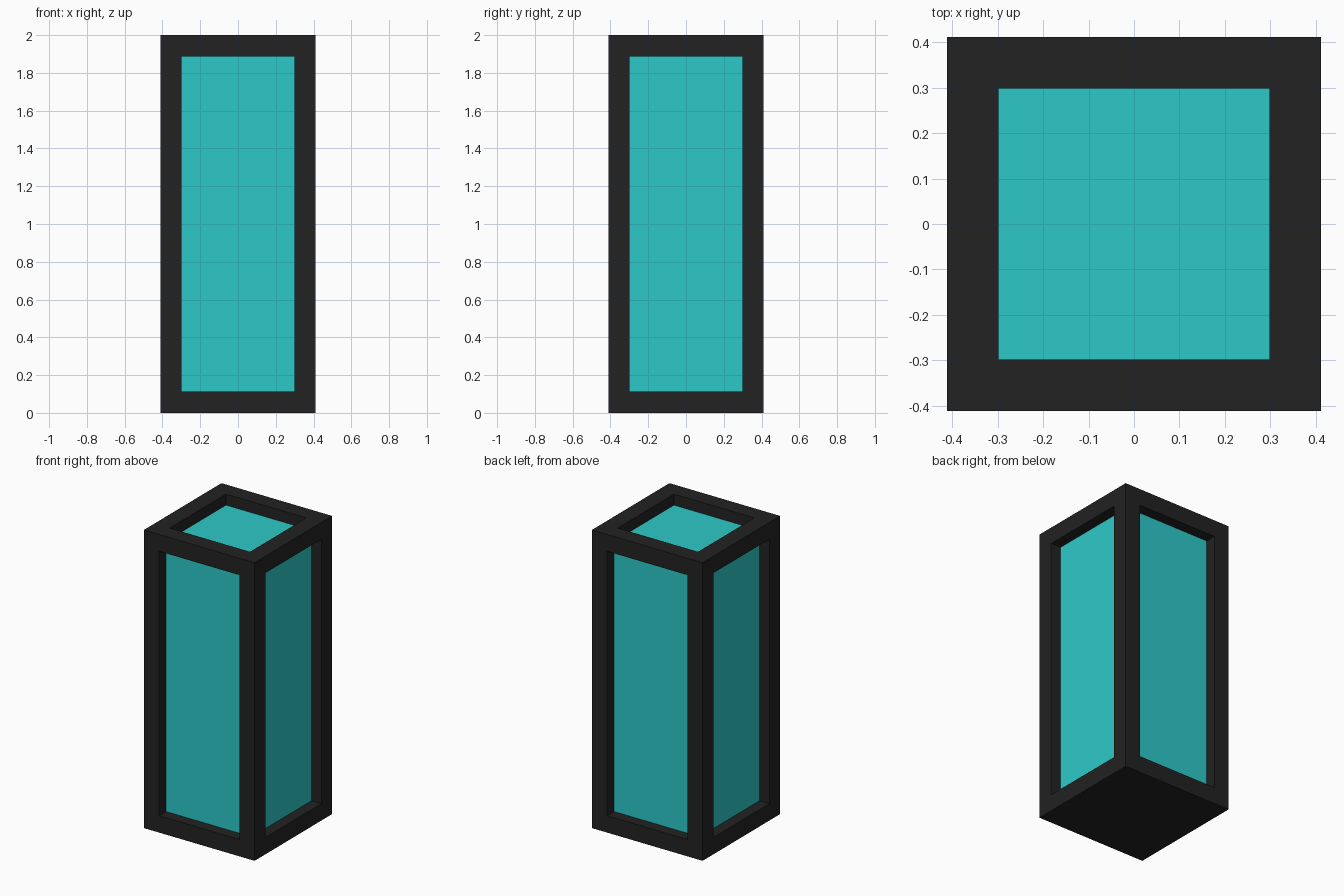
import bpy, bmesh
from mathutils import Matrix

if "Cube" in bpy.data.objects:
    bpy.data.objects.remove(bpy.data.objects["Cube"])

HALF, HEIGHT = 0.411, 2.0     # outer box
BAR, RECESS = 0.113, 0.074    # frame bar width, panel depth


def flat_colour(name, rgb):
    mat = bpy.data.materials.new(name)
    mat.diffuse_color = (*rgb, 1.0)
    mat.use_nodes = True
    mat.node_tree.nodes["Principled BSDF"].inputs["Base Color"].default_value = mat.diffuse_color
    return mat


black = flat_colour("black frame", (0.016, 0.016, 0.016))
teal = flat_colour("teal panel", (0.027, 0.584, 0.584))

# Solid frame block
bm = bmesh.new()
size = Matrix.Diagonal((2 * HALF, 2 * HALF, HEIGHT, 1))
bmesh.ops.create_cube(bm, size=1, matrix=Matrix.Translation((0, 0, HEIGHT / 2)) @ size)
bm.normal_update()

# Recessed panels on the four sides and the top; the base stays solid
panels = [f for f in bm.faces if f.normal.z > -0.5]
bmesh.ops.inset_individual(bm, faces=panels, thickness=BAR, use_even_offset=True)
bm.normal_update()
bmesh.ops.inset_individual(bm, faces=panels, thickness=0, depth=-RECESS)
for f in panels:
    f.material_index = 1

mesh = bpy.data.meshes.new("lantern_body")
bm.to_mesh(mesh)
bm.free()
mesh.materials.append(black)
mesh.materials.append(teal)
body = bpy.data.objects.new("lantern_body", mesh)
bpy.context.collection.objects.link(body)
